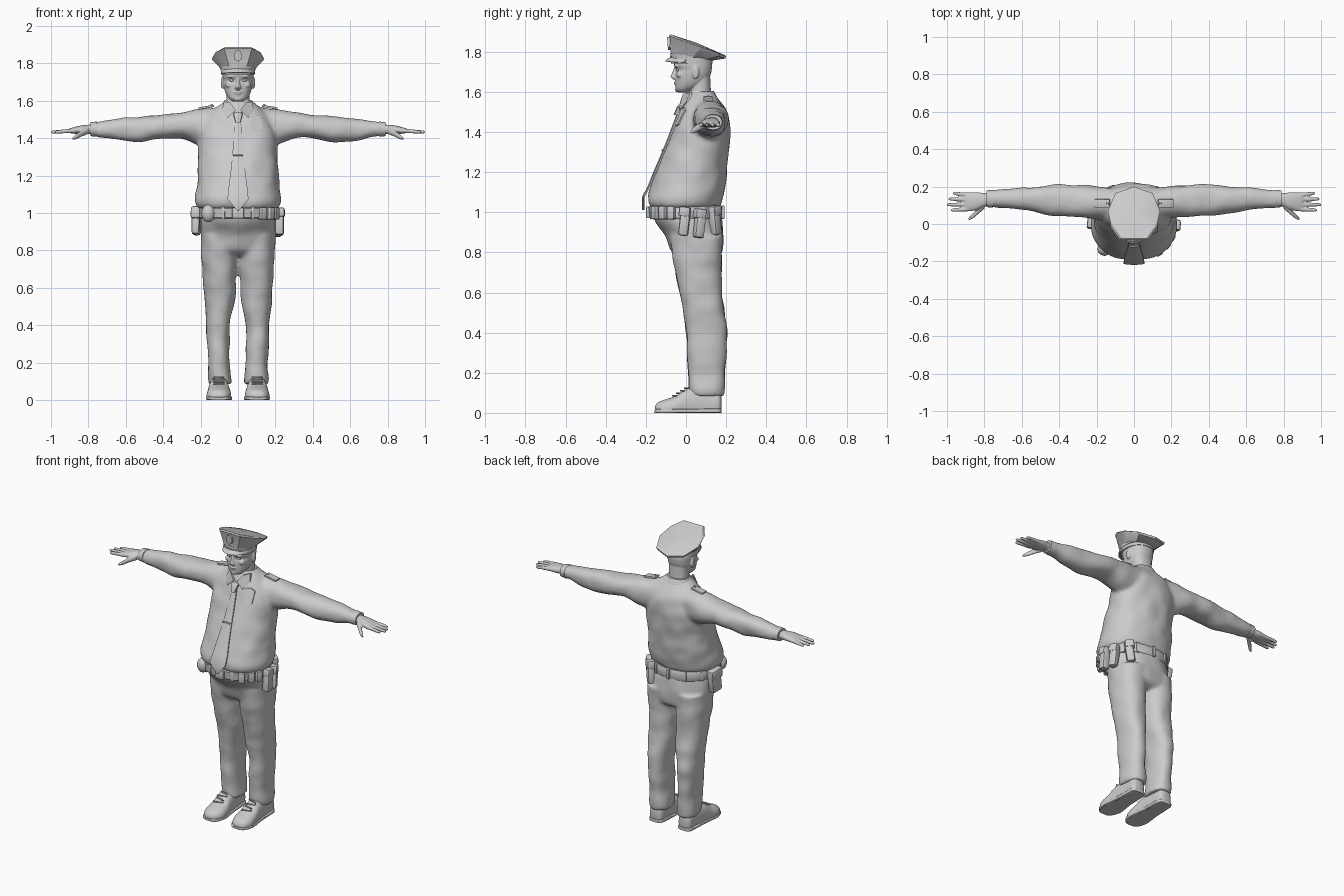
import bpy, bmesh
from math import sin, cos, pi, radians, atan2
from mathutils import Vector, Matrix, noise
from mathutils.bvhtree import BVHTree

if "Cube" in bpy.data.objects:
    bpy.data.objects.remove(bpy.data.objects["Cube"])

AX = {'X': (0, 1, 2), 'Y': (1, 0, 2), 'Z': (2, 0, 1)}

def spline(secs, k):
    # Catmull-Rom resampling of the cross-section list
    out = []
    for i in range(len(secs) - 1):
        p = [secs[max(0, min(len(secs) - 1, i + j))] for j in (-1, 0, 1, 2)]
        for s in range(k):
            t = s / k
            out.append([b + .5 * t * (c - a + t * (2*a - 5*b + 4*c - d + t * (3*(b - c) + d - a)))
                        for a, b, c, d in zip(*p)])
    return out + [list(secs[-1])]

def loft(bm, axis, secs, n=32, p=2.2, k=4, sx=1):
    # section = (position along axis, u min, u max, v min, v max), superellipse outline
    a, u, v = AX[axis]
    rings = []
    for pos, u0, u1, v0, v1 in spline(secs, k):
        ring = []
        for i in range(n):
            c, s = cos(2*pi*i/n), sin(2*pi*i/n)
            co = [0, 0, 0]
            co[a] = pos
            co[u] = (u0+u1)/2 + (u1-u0)/2 * abs(c)**(2/p) * (1 if c > 0 else -1)
            co[v] = (v0+v1)/2 + (v1-v0)/2 * abs(s)**(2/p) * (1 if s > 0 else -1)
            ring.append(bm.verts.new((co[0]*sx, co[1], max(co[2], 0))))
        rings.append(ring)
    for r, q in zip(rings, rings[1:]):
        for i in range(n):
            bm.faces.new((r[i], r[(i+1) % n], q[(i+1) % n], q[i]))
    bm.faces.new(rings[0])
    bm.faces.new(rings[-1])

def sym(secs):
    return [(z, -w, w, a, b) for z, w, a, b in secs]

def ball(bm, loc, r):
    bmesh.ops.create_uvsphere(bm, u_segments=20, v_segments=12, radius=1,
                              matrix=Matrix.Translation(loc) @ Matrix.Diagonal((*r, 1)))

def finish(name, bm, voxel=0, smooth=4, folds=0, angle=40):
    bmesh.ops.recalc_face_normals(bm, faces=bm.faces[:])
    me = bpy.data.meshes.new(name)
    bm.to_mesh(me)
    bm.free()
    ob = bpy.data.objects.new(name, me)
    bpy.context.collection.objects.link(ob)
    if voxel:
        m = ob.modifiers.new('fuse', 'REMESH')
        m.mode, m.voxel_size = 'VOXEL', voxel
        m = ob.modifiers.new('soften', 'SMOOTH')
        m.iterations, m.factor = smooth, .5
        dg = bpy.context.evaluated_depsgraph_get()
        ob.data = bpy.data.meshes.new_from_object(ob.evaluated_get(dg))
        ob.modifiers.clear()
        if folds:
            nor = [v.normal.copy() for v in ob.data.vertices]
            for v, nv in zip(ob.data.vertices, nor):
                c = v.co
                v.co = c + nv * folds * noise.noise(Vector((c.x*9 + c.z*5, c.y*9, c.z*10 - c.x*4)))
        ob.data.polygons.foreach_set('use_smooth', [True] * len(ob.data.polygons))
    else:
        bpy.ops.object.select_all(action='DESELECT')
        ob.select_set(True)
        bpy.context.view_layer.objects.active = ob
        bpy.ops.object.shade_smooth_by_angle(angle=radians(angle))
    return ob

def box(name, loc, size, rot=(0, 0, 0), bevel=.008):
    bm = bmesh.new()
    bmesh.ops.create_cube(bm, size=1, matrix=Matrix.Diagonal((*size, 1)))
    bmesh.ops.bevel(bm, geom=bm.edges[:], offset=bevel, segments=2, affect='EDGES', profile=.5)
    ob = finish(name, bm)
    ob.location, ob.rotation_euler = loc, rot
    return ob

def plate(name, pts, depth=.01):
    # flat panel given by its front outline, thickened backwards
    bm = bmesh.new()
    f = bm.faces.new([bm.verts.new(p) for p in pts])
    r = bmesh.ops.extrude_face_region(bm, geom=[f])
    bmesh.ops.translate(bm, vec=(0, depth, 0),
                        verts=[v for v in r['geom'] if isinstance(v, bmesh.types.BMVert)])
    return finish(name, bm)

# shirt: torso and both sleeves fused
bm = bmesh.new()
loft(bm, 'Z', sym([(1.015, .195, -.15, .15), (1.035, .222, -.182, .175), (1.08, .23, -.19, .186),
     (1.15, .221, -.168, .196), (1.25, .213, -.13, .207), (1.35, .212, -.088, .217), (1.43, .205, -.06, .222),
     (1.5, .182, -.03, .205), (1.55, .138, -.008, .178), (1.585, .085, .003, .15), (1.6, .07, .015, .14)]), 48)
for s in (1, -1):
    loft(bm, 'X', [(.08, .03, .19, 1.37, 1.57), (.2, .03, .203, 1.365, 1.556), (.3, .04, .21, 1.4, 1.54),
         (.42, .042, .21, 1.395, 1.525), (.52, .06, .2, 1.378, 1.515), (.62, .075, .195, 1.386, 1.507),
         (.7, .085, .188, 1.402, 1.496), (.77, .09, .18, 1.41, 1.487), (.785, .092, .178, 1.413, 1.484)], sx=s)
shirt = finish('shirt', bm, .011, 5, .008)
tree = BVHTree.FromObject(shirt, bpy.context.evaluated_depsgraph_get())

def on_shirt(x, z, gap):
    hit = tree.ray_cast(Vector((x, -1, z)), Vector((0, 1, 0)))[0]
    return (x, (hit.y if hit else 0) - gap, z)

# trousers: hips and both legs fused
bm = bmesh.new()
loft(bm, 'Z', sym([(1.01, .195, -.17, .165), (.95, .197, -.15, .18), (.88, .2, -.098, .185),
     (.8, .194, -.07, .178), (.77, .13, -.03, .14)]), 48)
for s in (1, -1):
    loft(bm, 'Z', [(.88, .005, .198, -.08, .183), (.75, .003, .195, -.062, .176), (.6, .013, .183, -.032, .18),
         (.5, .024, .178, -.014, .195), (.4, .042, .17, 0, .205), (.3, .045, .165, .006, .201),
         (.2, .043, .16, .01, .195), (.11, .032, .16, .014, .192), (.085, .034, .157, .016, .19)], p=2.3, sx=s)
finish('trousers', bm, .011, 4, .007)

# shoes with soles and laces
for s, side in ((1, 'left'), (-1, 'right')):
    bm = bmesh.new()
    loft(bm, 'Y', [(-.155, .085, .125, .005, .03), (-.14, .058, .15, -.02, .052), (-.1, .038, .167, -.03, .068),
         (-.05, .038, .165, -.03, .085), (.01, .048, .157, -.03, .122), (.1, .055, .15, -.03, .125),
         (.16, .06, .147, -.02, .11), (.176, .08, .13, .01, .08)], p=2.4, sx=s)
    loft(bm, 'Y', [(-.157, .075, .13, 0, .015), (-.14, .05, .155, 0, .02), (-.08, .032, .171, 0, .02),
         (.02, .045, .16, 0, .02), (.12, .05, .156, 0, .022), (.165, .058, .15, 0, .022),
         (.178, .08, .13, 0, .02)], p=6, sx=s)
    finish(side + '_shoe', bm)
    for i in range(4):
        box(side + '_lace', (s*.103, -.058 + .02*i, .086 + .0125*i), (.065, .007, .007), (0, 0, (-1)**i * .3), .002)

# head and neck
bm = bmesh.new()
loft(bm, 'Z', sym([(1.596, .028, -.036, .01), (1.61, .046, -.05, .035), (1.63, .061, -.053, .075), (1.66, .073, -.054, .11),
     (1.69, .079, -.053, .124), (1.71, .08, -.049, .128), (1.735, .083, -.061, .13), (1.78, .08, -.06, .125)]), p=2.3)
loft(bm, 'Z', sym([(1.54, .07, .005, .135), (1.6, .062, .018, .125), (1.69, .062, .03, .12)]))
loft(bm, 'Z', sym([(1.661, .012, -.062, -.03), (1.667, .018, -.07, -.03), (1.675, .016, -.077, -.03),
                   (1.69, .011, -.072, -.03), (1.722, .009, -.059, -.03)]), 16)
ball(bm, (0, -.05, 1.647), (.026, .011, .005))
ball(bm, (0, -.047, 1.638), (.022, .011, .006))
ball(bm, (0, -.042, 1.61), (.02, .013, .012))
for s in (1, -1):
    ball(bm, (s*.034, -.048, 1.728), (.024, .011, .006))
    ball(bm, (s*.046, -.032, 1.685), (.022, .016, .016))
    ball(bm, (s*.083, .048, 1.697), (.009, .018, .033))
finish('head', bm, .0045, 2)
for s in (1, -1):
    bm = bmesh.new()
    ball(bm, (s*.033, -.039, 1.71), (.014, .011, .008))
    finish('eye', bm)

# hands
for s, side in ((1, 'left'), (-1, 'right')):
    bm = bmesh.new()
    loft(bm, 'X', [(.765, .1, .165, 1.42, 1.475), (.8, .092, .165, 1.422, 1.472), (.84, .075, .17, 1.422, 1.468),
                   (.885, .068, .169, 1.425, 1.457), (.905, .072, .165, 1.43, 1.45)], 24)
    for y, dy, tip in ((.156, .008, .97), (.131, .003, .992), (.105, -.002, 1.0), (.08, -.006, .98)):
        loft(bm, 'X', [(x, y + dy*t - r, y + dy*t + r, 1.441 - .008*t - r, 1.441 - .008*t + r) for x, t, r in
             ((.87, 0, .012), (.93, .5, .0105), (tip - .012, .9, .0085), (tip, 1, .004))], 12)
    loft(bm, 'X', [(x, y - r, y + r, z - r, z + r) for x, y, z, r in
         ((.8, .1, 1.44, .018), (.835, .068, 1.426, .017), (.865, .04, 1.408, .013), (.886, .026, 1.398, .006))], 12)
    finish(side + '_hand', bm, .0045, 2)
    bm = bmesh.new()
    loft(bm, 'X', [(.755, .088, .182, 1.408, 1.489), (.788, .09, .18, 1.411, 1.486)], 32, k=1, sx=1)
    finish(side + '_cuff', bm)
    for ob in bpy.data.objects:
        if s < 0 and ob.name in ('right_hand', 'right_cuff'):
            ob.data.transform(Matrix.Diagonal((-1, 1, 1, 1)))
            ob.data.flip_normals()

# peaked cap: faceted crown, band, visor, badge
half = [(.075, -.085), (.122, -.02), (.14, .07), (.1, .165)]
rim = half + [(0, .2)] + [(-x, y) for x, y in reversed(half)]
bm = bmesh.new()
rings = []
for kx, ky, lift in ((.66, .71, None), (.95, .97, -.012), (1, 1, 0), (.93, .94, .006)):
    rings.append([bm.verts.new((x*kx, (y - .055)*ky + (.024 if lift is None else .055),
                  1.78 - .12*y if lift is None else 1.85 - .36*y + lift)) for x, y in rim])
for r, q in zip(rings, rings[1:]):
    for i in range(len(rim)):
        j = (i + 1) % len(rim)
        bm.faces.new((r[i], r[j], q[j], q[i]))
bm.faces.new(rings[0])
top = bm.verts.new((0, .055, 1.844))
for i in range(len(rim)):
    bm.faces.new((rings[-1][i], rings[-1][(i + 1) % len(rim)], top))
finish('cap_crown', bm, angle=25)
bm = bmesh.new()
loft(bm, 'Z', sym([(1.742, .09, -.074, .133), (1.795, .092, -.078, .125)]), 32, k=1)
loft(bm, 'Z', sym([(1.762, .093, -.078, .136), (1.776, .094, -.08, .135)]), 32, k=1)
finish('cap_band', bm)
bm = bmesh.new()
rows = []
for r, y, z in ((.09, -.075, 1.775), (.094, -.094, 1.764), (.09, -.106, 1.752), (.088, -.09, 1.75), (.086, -.068, 1.765)):
    rows.append([bm.verts.new((r*sin(t), .02 + (y - .02)*cos(t), z - .008*(1 - cos(t))))
                 for t in [pi*.43*i/8 for i in range(-8, 9)]])
for i in range(5):
    r, q = rows[i], rows[(i + 1) % 5]
    for j in range(16):
        bm.faces.new((r[j], r[j+1], q[j+1], q[j]))
for e in (0, 16):
    bm.faces.new([r[e] for r in rows])
finish('cap_visor', bm)
plate('cap_badge', [(x, -.088 - (z - 1.79)*.08, z) for x, z in ((0, 1.81), (.018, 1.822), (.02, 1.85), (.012, 1.866),
      (0, 1.873), (-.012, 1.866), (-.02, 1.85), (-.018, 1.822))], .012)

# collar, tie, chest badge, shoulder straps
bm = bmesh.new()
loft(bm, 'Z', sym([(1.555, .092, -.012, .162), (1.58, .083, 0, .152), (1.605, .07, .015, .138)]), 32, k=2)
finish('collar', bm)
for s in (1, -1):
    plate('collar_flap', [(s*.012, -.03, 1.55), (s*.045, -.014, 1.592), (s*.075, .02, 1.596),
                          on_shirt(s*.085, 1.55, .006), on_shirt(s*.055, 1.508, .012)], .012)
    ob = box('shoulder_strap', (s*.17, .11, 1.566), (.085, .045, .012), (0, s*.17, 0), .004)
    box('strap_button', (s*.14, .11, 1.578), (.012, .012, .008), (0, s*.17, 0), .003)
bm = bmesh.new()
prev = None
for z, w in ((1.51, .014), (1.44, .02), (1.36, .026), (1.28, .033), (1.2, .042), (1.13, .051), (1.075, .056), (1.012, .004)):
    y = min(on_shirt(0, max(z, 1.09), .008)[1], -.214 if z < 1.1 else 1)
    row = [bm.verts.new(c) for c in ((-w, y, z), (0, y - .006, z), (w, y, z), (w, y + .008, z), (-w, y + .008, z))]
    for i in range(5):
        if prev:
            bm.faces.new((prev[i], prev[(i+1) % 5], row[(i+1) % 5], row[i]))
    if not prev or z < 1.05:
        bm.faces.new(row)
    prev = row
finish('tie', bm)
bm = bmesh.new()
loft(bm, 'Z', sym([(1.485, .013, -.062, -.03), (1.525, .024, -.046, -.01), (1.54, .02, -.034, 0)]), 12, 3, k=2)
finish('tie_knot', bm)
box('tie_clip', on_shirt(0, 1.31, .016), (.055, .008, .008), bevel=.002)
plate('chest_badge', [on_shirt(x, z, .008) for x, z in ((.072, 1.515), (.072, 1.437), (.1, 1.43), (.128, 1.437),
                                                        (.128, 1.505), (.1, 1.522))], .014)

# belt with buckle, keepers and pouches
bm = bmesh.new()
loft(bm, 'Z', sym([(.97, .204, -.176, .178), (.975, .208, -.182, .181), (1.025, .208, -.188, .18),
                   (1.03, .204, -.182, .177)]), 48, k=1)
finish('belt', bm)
box('belt_buckle', (0, -.19, 1.0), (.062, .018, .058), bevel=.005)

def belt_item(name, deg, z, size, tilt=0, out=0, bevel=.008):
    # size = (along belt, outwards, height); angle measured from +x
    t = radians(deg)
    x, y = .208*cos(t), .184*sin(t)
    yaw = atan2(y/.184**2, x/.208**2)
    m = Matrix.Rotation(yaw + pi/2, 4, 'Z') @ Matrix.Rotation(tilt, 4, 'Y')
    return box(name, (x + out*cos(yaw), y + out*sin(yaw), z), size, m.to_euler(), bevel)

for d in (-112, -68, 35, 60, 90, 120, 150):
    belt_item('belt_keeper', d, 1.0, (.018, .016, .066), bevel=.003)
for d in (-52, -36, -22):
    belt_item('small_pouch', d, .998, (.04, .04, .066), 0, .006)
for d, tilt, z in ((-2, .12, .955), (20, .12, .945), (46, -.15, .96)):
    belt_item('side_pouch', d, z, (.05, .048, .145), tilt, .014, .012)
    belt_item('pouch_flap', d, z + .048, (.056, .056, .05), tilt, .014, .01)
belt_item('holster', 174, .955, (.085, .045, .145), -.12, .016, .016)
belt_item('holster_flap', 174, 1.0, (.095, .052, .065), -.12, .016, .012)
bm = bmesh.new()
ball(bm, (-.158, -.135, .998), (.037, .035, .047))
finish('round_pouch', bm)
